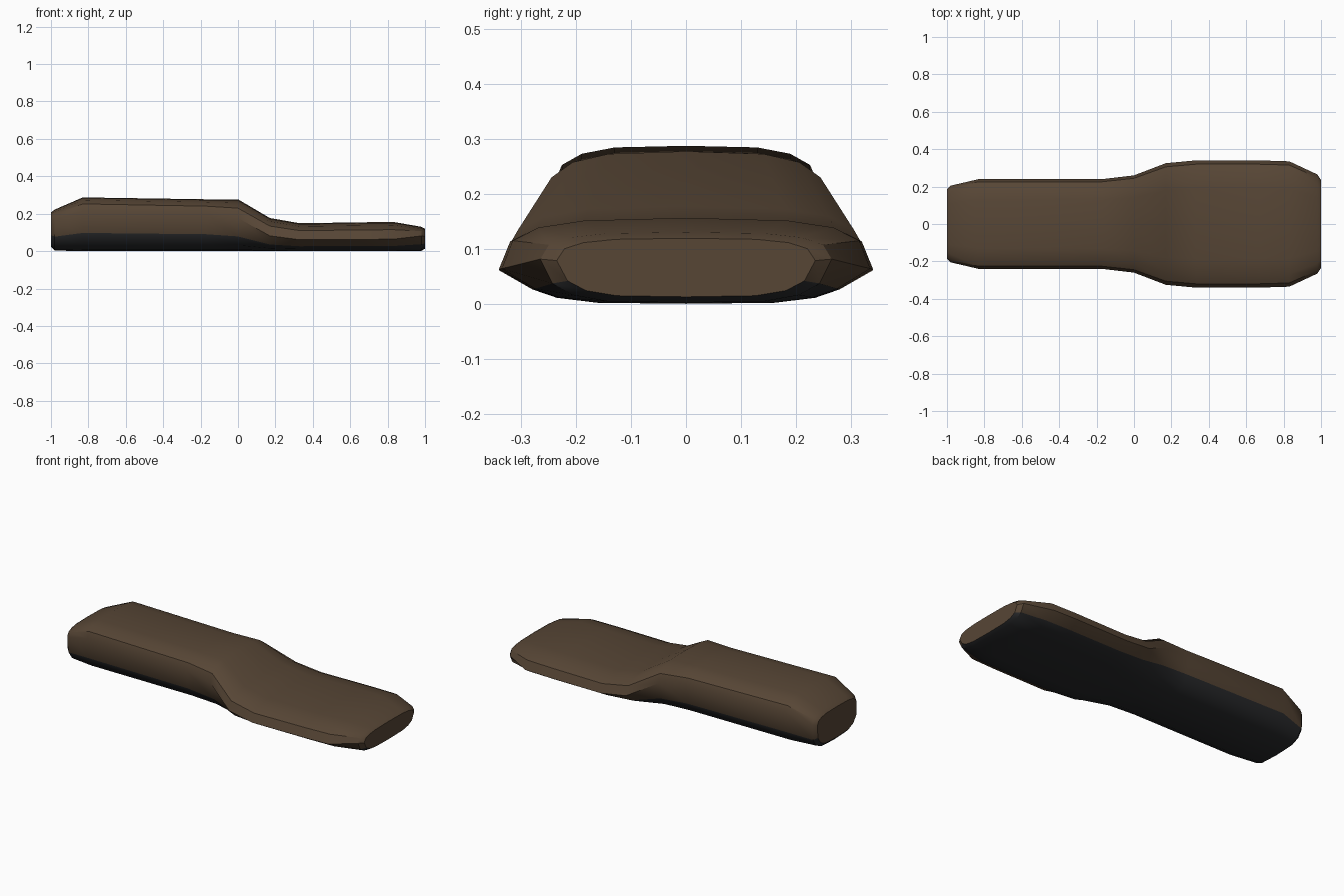
import bpy, bmesh, math

if "Cube" in bpy.data.objects:
    bpy.data.objects.remove(bpy.data.objects["Cube"])


def material(name, rgb):
    m = bpy.data.materials.new(name)
    m.diffuse_color = (*rgb, 1)
    m.use_nodes = True
    m.node_tree.nodes["Principled BSDF"].inputs["Base Color"].default_value = m.diffuse_color
    return m


brown = material("brown", (0.095, 0.061, 0.036))
black = material("soft black", (0.022, 0.023, 0.025))

# Half cross-sections, bottom to top: (fraction of half width, fraction of height)
TALL = [(0, 0.01), (0.58, 0.035), (0.83, 0.14), (0.98, 0.345),
        (1, 0.76), (0.94, 0.88), (0.79, 0.95), (0.54, 0.99), (0, 1)]
FLAT = [(0, 0.02), (0.47, 0.03), (0.69, 0.09), (0.82, 0.19),
        (1, 0.42), (0.94, 0.74), (0.80, 0.89), (0.55, 0.97), (0, 1)]

# Stations: x, blend from tall to flat section, half width, top height, bottom lift
STATIONS = [
    (-1.00, 0.0, 0.185, 0.210, 0.025),
    (-0.98, 0.0, 0.205, 0.225, 0.004),
    (-0.83, 0.0, 0.240, 0.290, 0),
    (-0.17, 0.08, 0.240, 0.280, 0),
    (0.00, 0.35, 0.260, 0.280, 0),
    (0.17, 0.85, 0.325, 0.180, 0),
    (0.33, 1.0, 0.340, 0.152, 0),
    (0.67, 1.0, 0.340, 0.157, 0),
    (0.83, 1.0, 0.335, 0.159, 0),
    (0.98, 0.4, 0.265, 0.133, 0.003),
    (1.00, 0.4, 0.235, 0.122, 0.014),
]

# Lofted body
bm = bmesh.new()
rings = []
for x, t, w, h, lift in STATIONS:
    half = []
    for (ya, za), (yb, zb) in zip(TALL, FLAT):
        z = za + (zb - za) * t
        half.append(((ya + (yb - ya) * t) * w, lift + z * (h - lift)))
    loop = half + [(-y, z) for y, z in half[-2:0:-1]]
    rings.append([bm.verts.new((x, y, z)) for y, z in loop])

n = len(rings[0])
for a, b in zip(rings, rings[1:]):
    for i in range(n):
        j = (i + 1) % n
        f = bm.faces.new((a[i], a[j], b[j], b[i]))
        # lowest three strips on each side form the black underside
        f.material_index = 1 if i < 3 or i >= n - 3 else 0
bm.faces.new(rings[0])
bm.faces.new(rings[-1])
bmesh.ops.recalc_face_normals(bm, faces=bm.faces)

low = min(v.co.z for v in bm.verts)
for v in bm.verts:
    v.co.z -= low

mesh = bpy.data.meshes.new("body")
bm.to_mesh(mesh)
bm.free()
mesh.materials.append(brown)
mesh.materials.append(black)
body = bpy.data.objects.new("body", mesh)
bpy.context.collection.objects.link(body)
bpy.context.view_layer.objects.active = body
body.select_set(True)
bpy.ops.object.shade_smooth_by_angle(angle=math.radians(32))
